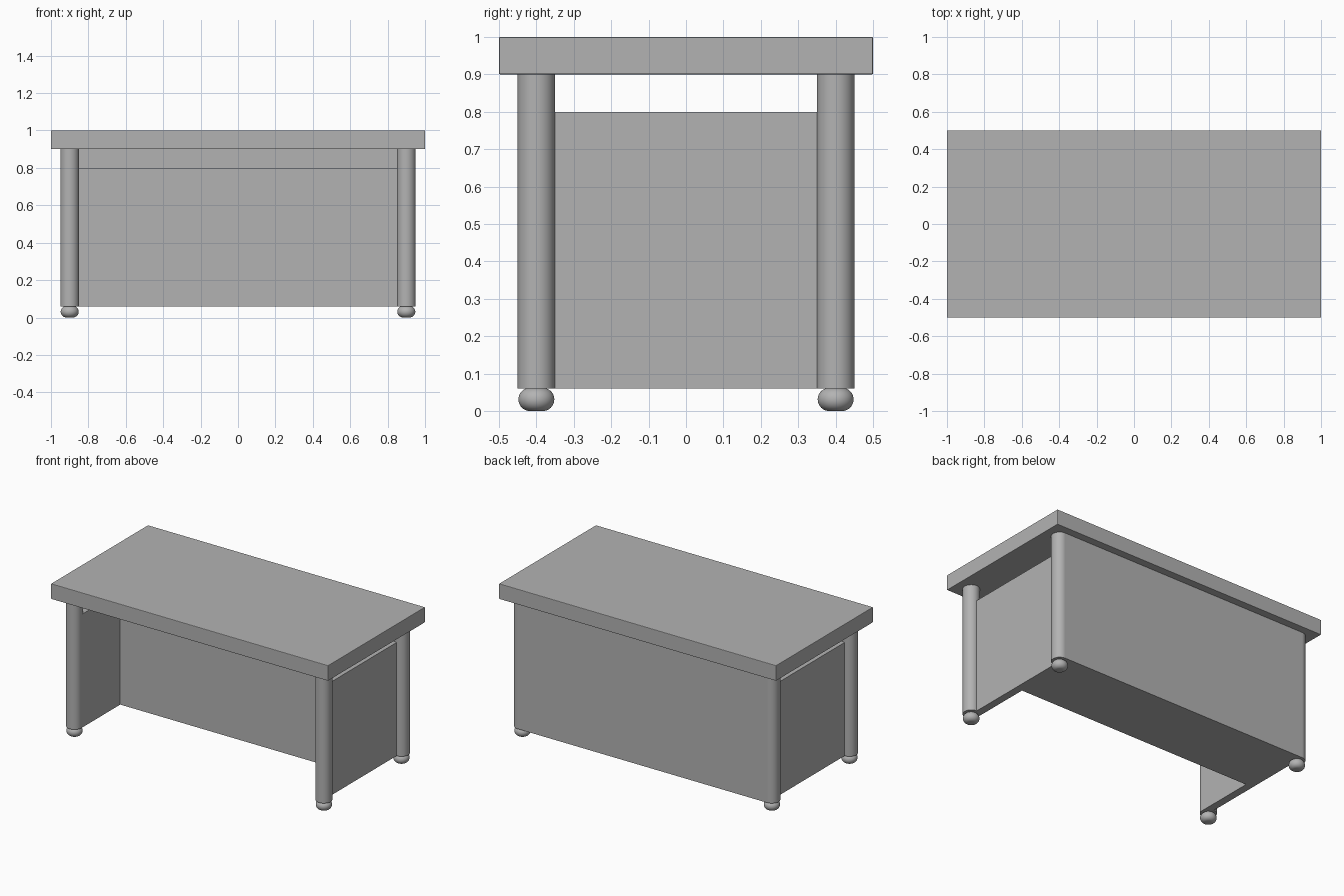
import bpy, math

if "Cube" in bpy.data.objects:
    bpy.data.objects.remove(bpy.data.objects["Cube"])

grey = bpy.data.materials.new("plain grey")
grey.diffuse_color = (0.45, 0.45, 0.45, 1)
grey.use_nodes = True
grey.node_tree.nodes["Principled BSDF"].inputs["Base Color"].default_value = grey.diffuse_color


def box(name, lo, hi):
    """Axis-aligned box between two corners."""
    bpy.ops.mesh.primitive_cube_add(size=1, location=[(a + b) / 2 for a, b in zip(lo, hi)])
    ob = bpy.context.object
    ob.name = name
    ob.scale = [b - a for a, b in zip(lo, hi)]
    bpy.ops.object.transform_apply(location=False, rotation=False, scale=True)
    ob.data.materials.append(grey)
    return ob


def lathe(name, profile, location, n=48):
    """Closed solid turned around z from (radius, z) rings, bottom to top."""
    verts, faces = [], []
    for r, z in profile:
        verts += [(r * math.cos(2 * math.pi * i / n), r * math.sin(2 * math.pi * i / n), z)
                  for i in range(n)]
    for k in range(len(profile) - 1):
        for i in range(n):
            j = (i + 1) % n
            faces.append((k * n + i, k * n + j, (k + 1) * n + j, (k + 1) * n + i))
    faces.append(tuple(reversed(range(n))))
    faces.append(tuple(range((len(profile) - 1) * n, len(profile) * n)))
    me = bpy.data.meshes.new(name)
    me.from_pydata(verts, [], faces)
    me.materials.append(grey)
    ob = bpy.data.objects.new(name, me)
    bpy.context.collection.objects.link(ob)
    ob.location = location
    bpy.ops.object.select_all(action='DESELECT')
    ob.select_set(True)
    bpy.context.view_layer.objects.active = ob
    bpy.ops.object.shade_smooth_by_angle(angle=math.radians(40))
    return ob


# Desk top with a hairline edge bevel
top = box("desk_top", (-1, -0.5, 0.9), (1, 0.5, 1))
bevel = top.modifiers.new("edge", 'BEVEL')
bevel.width = 0.003
bevel.segments = 2

# Rear cabinet block and the taller back panel
box("cabinet_block", (-0.85, 0, 0.06), (0.85, 0.4, 0.8))
box("back_panel", (-0.9, 0.4, 0.06), (0.9, 0.45, 0.9))

# Side panels, round legs and rounded feet
foot_profile = [(0.017 + 0.031 * math.cos(a), 0.031 + 0.031 * math.sin(a))
                for a in (math.radians(-90 + 180 * k / 16) for k in range(17))]
for sx, side in ((-1, "left"), (1, "right")):
    xs = sorted((sx * 0.85, sx * 0.9))
    box(side + "_side_panel", (xs[0], -0.4, 0.06), (xs[1], 0.4, 0.8))
    for sy, end in ((-1, "front"), (1, "back")):
        place = (sx * 0.9, sy * 0.4, 0)
        lathe(f"{end}_{side}_leg", [(0.05, 0.06), (0.05, 0.9)], place)
        lathe(f"{end}_{side}_foot", foot_profile, place)
